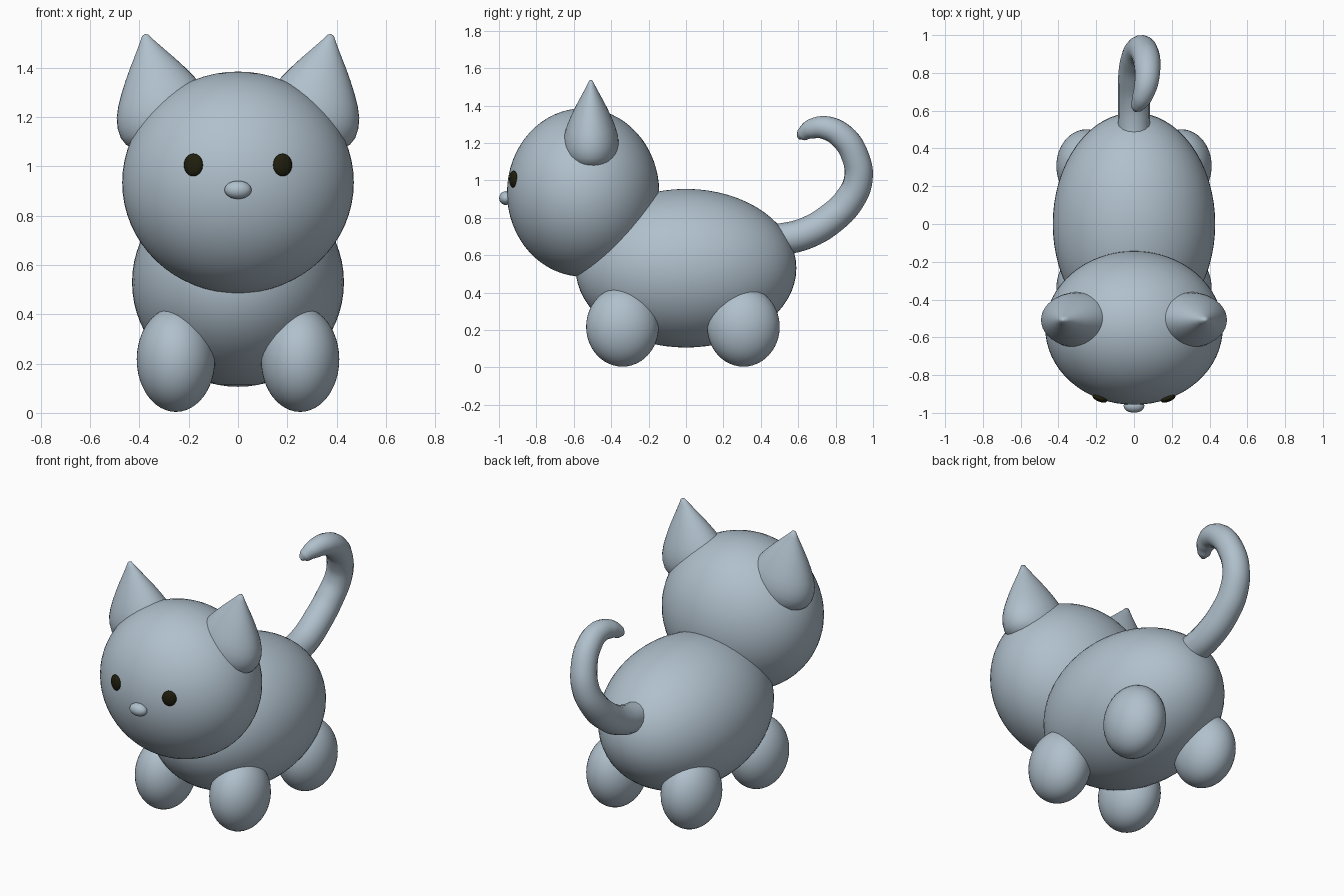
import bpy, bmesh, math
from mathutils import Matrix

if "Cube" in bpy.data.objects:
    bpy.data.objects.remove(bpy.data.objects["Cube"])


def material(name, rgb):
    m = bpy.data.materials.new(name)
    m.diffuse_color = (*rgb, 1)
    m.use_nodes = True
    m.node_tree.nodes["Principled BSDF"].inputs["Base Color"].default_value = m.diffuse_color
    return m


FUR = material("blue grey", (0.434, 0.527, 0.604))
DARK = material("dark olive", (0.014, 0.013, 0.004))


def finish(name, bm, mat):
    bmesh.ops.recalc_face_normals(bm, faces=bm.faces)
    me = bpy.data.meshes.new(name)
    bm.to_mesh(me)
    bm.free()
    me.materials.append(mat)
    me.shade_smooth()
    ob = bpy.data.objects.new(name, me)
    bpy.context.collection.objects.link(ob)
    return ob


def ellipsoid(name, centre, radii, mat=FUR, yaw=0, segs=48):
    bm = bmesh.new()
    bmesh.ops.create_uvsphere(bm, u_segments=segs, v_segments=segs // 2, radius=1)
    bm.transform(Matrix.Translation(centre) @ Matrix.Rotation(yaw, 4, 'Z')
                 @ Matrix.Diagonal((*radii, 1)))
    return finish(name, bm, mat)


# Body, head and nose
ellipsoid("body", (0, 0, 0.53), (0.43, 0.59, 0.424), segs=64)
ellipsoid("head", (0, -0.55, 0.935), (0.47, 0.407, 0.45), segs=64)
ellipsoid("nose", (0, -0.963, 0.905), (0.055, 0.036, 0.037), segs=24)

# Teardrop ear: (radius, distance below the tip)
EAR = [(0, 0), (0.012, 0.004), (0.03, 0.032), (0.06, 0.075), (0.094, 0.123),
       (0.122, 0.165), (0.15, 0.211), (0.175, 0.257), (0.193, 0.302),
       (0.2, 0.345), (0.197, 0.385), (0.182, 0.418), (0.155, 0.443),
       (0.11, 0.46), (0.05, 0.468), (0, 0.47)]


def ear(name, side):
    bm = bmesh.new()
    verts = [bm.verts.new((r, 0, -d)) for r, d in EAR]
    edges = [bm.edges.new(p) for p in zip(verts, verts[1:])]
    bmesh.ops.spin(bm, geom=verts + edges, axis=(0, 0, 1), cent=(0, 0, 0),
                   angle=2 * math.pi, steps=40)
    bmesh.ops.remove_doubles(bm, verts=bm.verts, dist=1e-4)
    bm.transform(Matrix.Translation((side * 0.378, -0.508, 1.537))
                 @ Matrix.Rotation(side * math.radians(14), 4, 'Y')
                 @ Matrix.Diagonal((1, 0.74, 1, 1)))
    finish(name, bm, FUR)


# Paired parts
for side, label in ((-1, "left"), (1, "right")):
    ear(label + "_ear", side)
    ellipsoid(label + "_eye", (side * 0.181, -0.923, 1.006), (0.041, 0.018, 0.046),
              DARK, yaw=side * 0.38, segs=24)
    for y, end in ((-0.34, "front"), (0.307, "back")):
        ellipsoid(f"{label}_{end}_leg", (side * 0.252, y, 0.217), (0.159, 0.194, 0.213))

# Curled tail: x, y, z, radius
TAIL = [(0, 0.40, 0.68, 0.085), (0, 0.54, 0.69, 0.085), (0, 0.66, 0.725, 0.085),
        (0, 0.775, 0.795, 0.084), (0.01, 0.87, 0.89, 0.081), (0.035, 0.922, 1.01, 0.077),
        (0.058, 0.902, 1.135, 0.074), (0.07, 0.84, 1.23, 0.071), (0.066, 0.75, 1.28, 0.064),
        (0.042, 0.67, 1.274, 0.053), (0.015, 0.62, 1.243, 0.035), (0.005, 0.602, 1.228, 0.012)]
curve = bpy.data.curves.new("tail", 'CURVE')
curve.dimensions = '3D'
curve.bevel_depth = 1
curve.bevel_resolution = 6
curve.resolution_u = 6
curve.use_fill_caps = True
spline = curve.splines.new('BEZIER')
spline.bezier_points.add(len(TAIL) - 1)
for point, (x, y, z, r) in zip(spline.bezier_points, TAIL):
    point.co = (x, y, z)
    point.radius = r
    point.handle_left_type = point.handle_right_type = 'AUTO'
curve.materials.append(FUR)
tail = bpy.data.objects.new("tail", curve)
bpy.context.collection.objects.link(tail)
bpy.context.view_layer.objects.active = tail
tail.select_set(True)
bpy.ops.object.convert(target='MESH')
bpy.ops.object.shade_smooth_by_angle(angle=math.radians(50))
